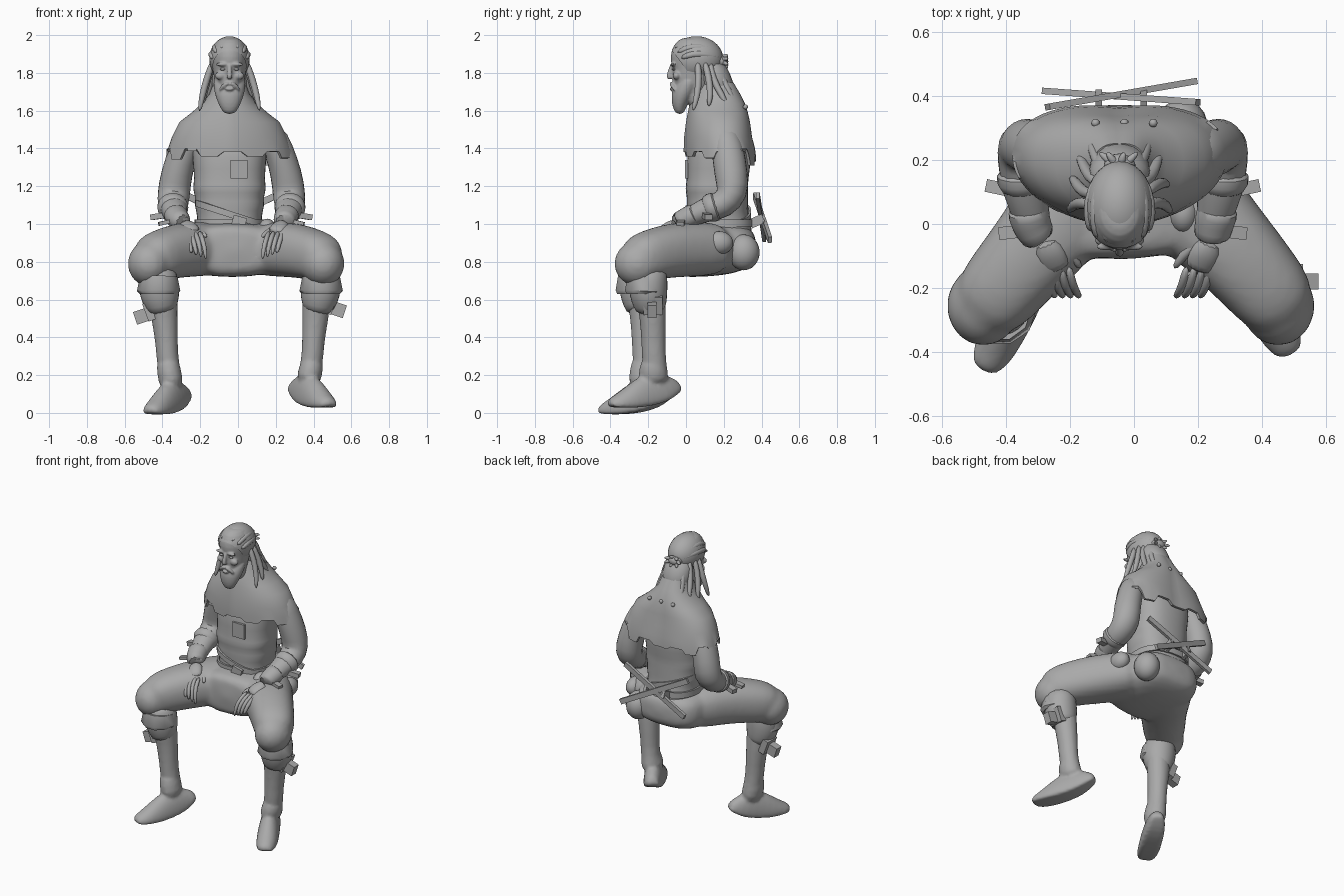
import bpy, bmesh, math, random
from mathutils import Vector, Matrix

random.seed(4)
if "Cube" in bpy.data.objects:
    bpy.data.objects.remove(bpy.data.objects["Cube"])
clay = bpy.data.materials.new("plain_grey")
clay.use_nodes = True
clay.diffuse_color = GREY = (0.4, 0.4, 0.4, 1)
clay.node_tree.nodes["Principled BSDF"].inputs["Base Color"].default_value = GREY
X, Y, Z = Vector((1, 0, 0)), Vector((0, 1, 0)), Vector((0, 0, 1))
MID = -0.045          # centre line of head and torso
made = []

def finish(name, bm, subdiv=0):
    bmesh.ops.recalc_face_normals(bm, faces=bm.faces)
    mesh = bpy.data.meshes.new(name)
    bm.to_mesh(mesh)
    bm.free()
    mesh.materials.append(clay)
    ob = bpy.data.objects.new(name, mesh)
    bpy.context.collection.objects.link(ob)
    if subdiv:
        ob.modifiers.new("smooth", "SUBSURF").levels = subdiv
    made.append(ob)
    return ob

def tube(name, pts, ref=Y, seg=12, power=2, floor=-1, caps=True, subdiv=1):
    """Loft of ellipses along a path: each point is x, y, z, radius, radius."""
    bm = bmesh.new()
    path = [Vector(p[:3]) for p in pts]
    rings = []
    for i, p in enumerate(pts):
        t = (path[min(i + 1, len(path) - 1)] - path[max(i - 1, 0)]).normalized()
        a = ref.cross(t).normalized()
        b = t.cross(a)
        ring = []
        for k in range(seg):
            c, s = math.cos(math.tau * k / seg), math.sin(math.tau * k / seg)
            c = math.copysign(abs(c) ** (2 / power), c)
            s = max(math.copysign(abs(s) ** (2 / power), s), floor)
            ring.append(bm.verts.new(path[i] + a * c * p[3] + b * s * p[-1]))
        rings.append(ring)
    for lo, hi in zip(rings, rings[1:]):
        for k in range(seg):
            bm.faces.new((lo[k], lo[k - 1], hi[k - 1], hi[k]))
    if caps:
        bm.faces.new(rings[0])
        bm.faces.new(rings[-1])
    return finish(name, bm, subdiv)

def stack(name, rows, **kw):
    """Level loft on the centre line: each row is z, half width, front y, back y."""
    ob = tube(name, [(MID, 0, z, w, (b - f) / 2) for z, w, f, b in rows], **kw)
    seg = len(ob.data.vertices) // len(rows)
    for i, v in enumerate(ob.data.vertices):
        v.co.y += sum(rows[i // seg][2:]) / 2
    return ob

def ball(name, loc, size):
    bm = bmesh.new()
    bmesh.ops.create_uvsphere(bm, u_segments=18, v_segments=12, radius=1)
    bm.transform(Matrix.Translation(loc) @ Matrix.Diagonal((*size, 1)))
    return finish(name, bm)

def bar(name, a, b, wide, tall):
    a, b = Vector(a), Vector(b)
    bm = bmesh.new()
    bmesh.ops.create_cube(bm, size=1)
    turn = (b - a).to_track_quat("X", "Z").to_matrix().to_4x4()
    bm.transform(Matrix.Translation((a + b) / 2) @ turn @ Matrix.Diagonal(((b - a).length, wide, tall, 1)))
    finish(name, bm)

def band(name, z, half, front, back, tall, slope=0):
    ob = stack(name, [(h, half, front, back) for h in (z, z + tall)], seg=32, power=2.5, caps=False, subdiv=0)
    for v in ob.data.vertices:
        v.co.z += slope * (v.co.x - MID)
    ob.modifiers.new("thick", "SOLIDIFY").thickness = 0.012

def convert(obs):
    bpy.ops.object.select_all(action="DESELECT")
    for ob in obs:
        ob.select_set(True)
    bpy.context.view_layer.objects.active = obs[0]
    bpy.ops.object.convert(target="MESH")

def fuse(name, obs, voxel, rounds):
    """Melt overlapping parts into one soft skin."""
    convert(obs)
    bpy.ops.object.join()
    made[:] = [ob for ob in made if ob not in obs[1:]]
    obs[0].name = name
    remesh = obs[0].modifiers.new("skin", "REMESH")
    remesh.mode, remesh.voxel_size = "VOXEL", voxel
    obs[0].modifiers.new("soften", "SMOOTH").iterations = rounds

# Torso and belts
stack("torso", [(.9, .19, .01, .36), (.98, .18, .0, .35), (1.04, .168, .01, .33), (1.1, .19, .0, .33),
                (1.14, .18, .005, .33), (1.19, .2, -.008, .33), (1.23, .185, .005, .33),
                (1.35, .2, 0, .35), (1.5, .2, .03, .33)], power=2.5, seg=20)
band("belt", .985, .185, -.01, .36, .04)
band("slung_strap", 1.035, .183, -.012, .345, .035, -.32)
bar("belt_buckle", (-.03, -.018, 1.02), (.04, -.018, 1.0), .02, .06)
bar("chest_patch", (-.04, .003, 1.29), (.05, .003, 1.29), .016, .1)

# Shoulder cape, swept back at the sides, with a ragged stepped hem
cape = stack("shoulder_cape", [(1.75, .085, .08, .25), (1.69, .105, .04, .285), (1.64, .145, .02, .31),
                               (1.59, .2, .01, .325), (1.54, .265, 0, .335), (1.46, .305, -.01, .345),
                               (1.4, .325, -.012, .36), (1.37, .335, -.012, .365)],
             seg=72, power=2.15, caps=False, subdiv=0)
drops = [random.uniform(.008, .032) * (1 if k % 2 else -1) for k in range(18)]
for k, v in enumerate(cape.data.vertices):
    if k >= 7 * 72:
        v.co.z += drops[k % 72 // 4] - .03 * (v.co.y > .3)
    v.co.y += .12 * abs(v.co.x - MID)
cape.modifiers.new("thick", "SOLIDIFY").thickness = 0.015
for x in (-.12, -.03, .06):
    ball("cape_stud", (x, .315, 1.62), (.013, .013, .013))

# Head, melted together from simple forms
face = [stack("skull", [(1.5, .08, .08, .24), (1.64, .065, .02, .17), (1.69, .06, -.05, .12), (1.73, .077, -.07, .13),
                        (1.78, .085, -.075, .14), (1.82, .09, -.073, .155), (1.86, .095, -.084, .16),
                        (1.91, .097, -.084, .16), (1.96, .08, -.06, .14), (1.99, .045, -.02, .1)], seg=16),
        stack("beard", [(1.58, .028, -.055, -.01), (1.62, .052, -.072, .0), (1.66, .07, -.078, .03),
                        (1.7, .082, -.077, .06), (1.74, .087, -.058, .08), (1.78, .089, -.03, .07)], seg=16),
        tube("nose", [(MID, -.074, 1.85, .012), (MID, -.082, 1.81, .013), (MID, -.094, 1.78, .017),
                      (MID, -.078, 1.768, .015)], seg=8),
        ball("lower_lip", (MID, -.076, 1.715), (.024, .011, .009))]
for s in (-1, 1):
    face += [ball("brow", (MID + s * .04, -.07, 1.845), (.036, .013, .01)),
             ball("cheek", (MID + s * .048, -.05, 1.785), (.03, .02, .022)),
             tube("moustache", [(MID, -.082, 1.747, .011), (MID + s * .03, -.074, 1.738, .012),
                                (MID + s * .055, -.056, 1.705, .011)], seg=8)]
    ball("eye", (MID + s * .037, -.066, 1.82), (.015, .008, .007))
fuse("head", face, .006, 3)

# Swept-back hair with strands, bun and locks
hair = bmesh.new()
bmesh.ops.create_uvsphere(hair, u_segments=28, v_segments=18, radius=1)
hair.transform(Matrix.Translation((MID, .055, 1.874)) @ Matrix.Diagonal((.107, .142, .12, 1)))
bmesh.ops.bisect_plane(hair, geom=hair.verts[:] + hair.edges[:] + hair.faces[:],
                       plane_co=(MID, -.03, 1.86), plane_no=(0, 1, .75), clear_inner=True)
finish("hair_cap", hair)
for k in range(7):
    ang = math.pi * (k + .5) / 7
    dx, up = math.cos(ang) * .1, math.sin(ang)
    tube("hair_strand", [(MID + dx * .9, -.015 - .055 * up, 1.86 + .075 * up, .014),
                         (MID + dx, .03, 1.88 + .1 * up, .021), (MID + dx * .9, .11, 1.88 + .088 * up, .02),
                         (MID + dx * .4, .18, 1.87 + .03 * up, .018)], ref=X, seg=8)
    dx, dz = math.cos(2 * ang), math.sin(2 * ang)
    tube("bun_end", [(MID, .17, 1.86, .018), (MID + dx * .035, .2, 1.865 + dz * .025, .016),
                     (MID + dx * .065, .225, 1.86 + dz * .035, .008)], ref=X, seg=6)
ball("hair_bun", (MID, .18, 1.86), (.05, .04, .035))
for s in (-1, 1):
    for k in range(5):
        out, back, wave = math.cos(k * .36), math.sin(k * .36), random.uniform(-.02, .02)
        tube("hair_lock", [(MID + s * .085 * out, .06 + .1 * back, 1.87, .018),
                           (MID + s * (.02 + .1 * out), .055 + .15 * back + wave, 1.77, .02),
                           (MID + s * (.03 + .115 * out), .06 + .2 * back, 1.68, .019),
                           (MID + s * (.03 + .13 * out), .05 + .24 * back - wave, 1.58 + .07 * back + wave, .01)],
             seg=8)
tube("nape_hair", [(MID, .12, 1.86, .1, .08), (MID, .16, 1.76, .1, .085), (MID, .2, 1.66, .1, .085)])

# Trouser seat, melted with the thighs below
trousers = [tube("seat", [(-.015, -.112, .86, .19, .125), (-.015, -.05, .86, .23, .142), (MID, .1, .865, .265, .148),
                          (MID, .25, .87, .25, .135), (MID, .33, .88, .21, .11), (MID, .375, .88, .13, .07)],
                 ref=Z, power=3, seg=20)]
for s in (-1, 1):
    side, step, drop, inward = ("left", 0, 0, 0) if s > 0 else ("right", .05, .035, .03)

    # Arm, hand and wrist wraps; the right hand rests closer to the middle
    def arm(x, y, z, *r):
        return (-.035 + s * x, y, z, *r)

    def palm(x, y, z, *r):
        return arm(x - inward, y, z, *r)
    tube(side + "_arm", [arm(.2, .2, 1.5, .08), arm(.25, .22, 1.4, .09, .08), arm(.293, .24, 1.26, .092, .087),
                         arm(.305, .25, 1.16, .09), arm(.31, .2, 1.1, .08, .085), arm(.305, .1, 1.075, .067, .075),
                         arm(.28, 0, 1.025, .05, .055), palm(.27, -.05, 1.0, .04)], ref=X)
    tube(side + "_sleeve_roll", [arm(.312, .18, 1.1, .078, .085), arm(.31, .13, 1.085, .086, .092),
                                 arm(.305, .09, 1.07, .06)], ref=X)
    tube(side + "_bracer", [arm(.3, .06, 1.06, .056, .062), arm(.293, .03, 1.045, .063, .07),
                            arm(.28, -.02, 1.02, .055, .06), palm(.28, -.05, 1.005, .06)], ref=X)
    bar(side + "_bracer_knot", arm(.33, .1, 1.05), arm(.425, .12, 1.035), .04, .03)
    bar(side + "_bracer_tie", arm(.3, -.02, 1.02), arm(.385, -.03, 1.0), .04, .02)
    tube(side + "_hand", [palm(.275, -.05, 1.0, .035, .04), palm(.255, -.1, .98, .03, .052),
                          palm(.23, -.15, .955, .02, .046)], ref=X)
    tube(side + "_thumb", [palm(.23, -.06, .98, .018), palm(.185, -.1, .955, .015), palm(.16, -.14, .93, .01)], ref=X)
    for k in range(4):
        x = .165 + k * .025
        tube(side + "_finger", [palm(x + .035, -.13, .96, .014), palm(x + .02, -.195, .925, .014),
                                palm(x + .005, -.222, .87, .013), palm(x, -.225, .81 + .012 * k, .008)], ref=X, seg=8)

    # Thigh and knee
    trousers += [tube("thigh", [(s * .1 - .02, .2, .87, .172, .14), (s * .19 - .01, .06, .868, .168, .148),
                                (s * .3, -.07, .862, .15, .147), (s * .39, -.17, .84, .138, .138),
                                (s * .45, -.245, .82, .13, .128), (s * .49, -.3, .8, .085)],
                      ref=Z, seg=16, power=2.4),
                 ball("knee", (s * .46 - .01, -.255, .79), (.115, .126, .12))]

    # Shin, boot and foot; the right one is set further forward and lower
    def leg(x, y, z, *r):
        return (.01 + s * x, y - step, z, *r)
    sole = [(.272, -.035, .135, .035, .04), (.295, -.06, .12, .05, .075), (.33, -.12, .095, .064, .14),
            (.375, -.21, .07, .07, .14), (.42, -.29, .052, .072, .1), (.455, -.36, .042, .065, .06),
            (.485, -.412, .042, .04, .03)]
    boot = [tube("shin", [leg(.415, -.2, .76, .09), leg(.405, -.185, .6, .077), leg(.4, -.175, .5, .072),
                          leg(.388, -.172, .38, .06, .066), leg(.383, -.17, .26, .06, .064),
                          leg(.35, -.15, .14 - drop, .062, .075)], seg=14),
            tube("boot_top", [leg(.384, -.17, .29, .06, .066), leg(.378, -.175, .23, .066, .077),
                              leg(.355, -.17, .15 - drop, .07, .09)], seg=14),
            tube("foot", [leg(x, y, z - drop, a, b) for x, y, z, a, b in sole], ref=Z, seg=14, floor=-.25)]
    fuse(side + "_boot", boot, .011, 3)
    tube(side + "_knee_cuff", [leg(.43, -.2, .78, .09, .1), leg(.43, -.2, .7, .105, .105), leg(.425, -.2, .63, .112, .105),
                               leg(.415, -.19, .57, .09), leg(.405, -.185, .53, .076)], seg=14)
    tube(side + "_knee_flap", [leg(.43, -.215, .72, .1, .1), leg(.43, -.22, .645, .115, .108),
                               leg(.43, -.22, .63, .1)], seg=10, subdiv=0)
    bar(side + "_shin_pouch", leg(.48, -.18, .56 - drop), leg(.555, -.18, .535 - drop), .05, .07)
    bar(side + "_shin_buckle", leg(.46, -.175, .58 - drop), leg(.5, -.175, .565 - drop), .1, .1)
fuse("trousers", trousers, .016, 6)

# Hip pouches and crossed blades behind the waist
ball("hip_pouch", (.265, .175, .9), (.055, .075, .062))
ball("back_pouch", (.15, .305, .85), (.08, .085, .095))
ball("front_pouch", (.155, .035, .97), (.048, .066, .058))
bar("blade_one", (.19, .445, .915), (-.27, .365, 1.15), .02, .035)
bar("blade_two", (.2, .38, 1.15), (-.28, .415, .92), .02, .035)
for x in (-.11, .03):
    bar("blade_loop", (x, .34, 1.0), (x, .41, 1.03), .02, .05)

# Apply modifiers and shade
convert(made)
bpy.ops.object.shade_smooth_by_angle(angle=math.radians(40))
